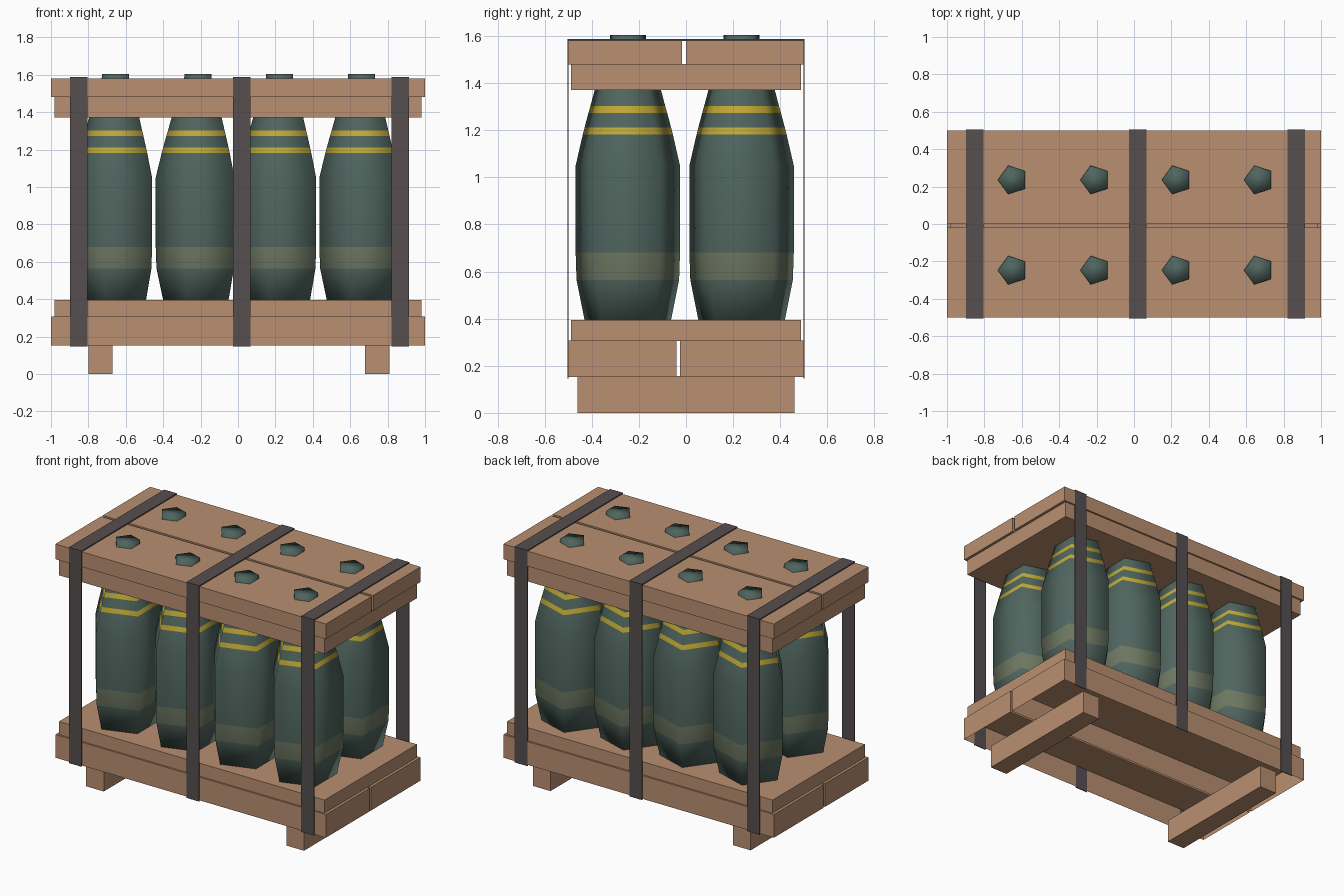
import bpy, bmesh, math

if "Cube" in bpy.data.objects:
    bpy.data.objects.remove(bpy.data.objects["Cube"])

def material(name, rgb):
    m = bpy.data.materials.new(name)
    m.diffuse_color = (*rgb, 1)
    m.use_nodes = True
    m.node_tree.nodes["Principled BSDF"].inputs["Base Color"].default_value = m.diffuse_color
    return m

wood = material("wood", (0.49, 0.275, 0.165))
green = material("shell green", (0.078, 0.128, 0.112))
yellow = material("yellow band", (0.52, 0.39, 0.035))
olive = material("olive band", (0.15, 0.18, 0.118))
steel = material("strap grey", (0.092, 0.077, 0.078))

def finish(name, bm, mats):
    me = bpy.data.meshes.new(name)
    bm.to_mesh(me)
    bm.free()
    for m in mats:
        me.materials.append(m)
    ob = bpy.data.objects.new(name, me)
    bpy.context.collection.objects.link(ob)
    return ob

def box(name, x, y, z, mat, open_bottom=False):
    bm = bmesh.new()
    bmesh.ops.create_cube(bm, size=1)
    for v in bm.verts:
        for i, (lo, hi) in enumerate((x, y, z)):
            v.co[i] = hi if v.co[i] > 0 else lo
    bm.normal_update()
    if open_bottom:
        low = [f for f in bm.faces if f.normal.z < -0.5]
        bmesh.ops.delete(bm, geom=low, context='FACES_ONLY')
    return finish(name, bm, [mat])

# Feet
box("left_foot", (-0.80, -0.67), (-0.46, 0.46), (0, 0.157), wood)
box("right_foot", (0.68, 0.81), (-0.46, 0.46), (0, 0.157), wood)

# Base planks (hollow underneath) and tray
box("base_plank_front", (-1, 1), (-0.5, -0.04), (0.153, 0.308), wood, True)
box("base_plank_back", (-1, 1), (-0.025, 0.5), (0.153, 0.308), wood, True)
box("base_tray", (-0.982, 0.982), (-0.488, 0.488), (0.305, 0.395), wood)

# Lid tray and planks
box("lid_tray", (-0.982, 0.982), (-0.488, 0.488), (1.372, 1.482), wood)
box("lid_plank_front", (-1, 1), (-0.5, -0.018), (1.48, 1.581), wood)
box("lid_plank_back", (-1, 1), (0.0, 0.5), (1.48, 1.581), wood)

# Steel straps: open-bottomed loops over the crate
def strap(name, x0, x1):
    outer = [(-0.504, 0.146), (-0.504, 1.588), (0.504, 1.588), (0.504, 0.146)]
    inner = [(0.499, 0.146), (0.499, 1.580), (-0.499, 1.580), (-0.499, 0.146)]
    bm = bmesh.new()
    a, b = [[bm.verts.new((x, y, z)) for y, z in outer + inner] for x in (x0, x1)]
    for i in range(8):
        j = (i + 1) % 8
        bm.faces.new((a[i], a[j], b[j], b[i]))
    for s in (a, b):
        for i in range(3):
            bm.faces.new((s[i], s[i + 1], s[6 - i], s[7 - i]))
    bmesh.ops.recalc_face_normals(bm, faces=bm.faces)
    finish(name, bm, [steel])

for n, x0, x1 in (("left", -0.898, -0.804), ("middle", -0.028, 0.066), ("right", 0.82, 0.914)):
    strap(n + "_strap", x0, x1)

# Five-sided shells: (height, radius, material of the ring above)
PROFILE = [(0.38, 0.190, 0), (0.565, 0.229, 2), (0.68, 0.233, 0), (1.05, 0.233, 0),
           (1.182, 0.201, 1), (1.212, 0.193, 0), (1.273, 0.176, 1), (1.303, 0.167, 0),
           (1.375, 0.147, 0), (1.56, 0.081, 0), (1.605, 0.080, 0)]

def shell(name, cx, cy):
    bm = bmesh.new()
    rings = []
    for z, r, _ in PROFILE:
        angles = [math.pi + k * math.tau / 5 for k in range(5)]
        rings.append([bm.verts.new((cx + r * math.cos(t), cy + r * math.sin(t), z))
                      for t in angles])
    for i in range(len(rings) - 1):
        for k in range(5):
            j = (k + 1) % 5
            f = bm.faces.new((rings[i][k], rings[i][j], rings[i + 1][j], rings[i + 1][k]))
            f.material_index = PROFILE[i][2]
    bm.faces.new(rings[0])
    bm.faces.new(rings[-1])
    for f in bm.faces:
        f.smooth = True
    bmesh.ops.recalc_face_normals(bm, faces=bm.faces)
    finish(name, bm, [green, yellow, olive])

for row, cy in (("front", -0.247), ("back", 0.236)):
    for i, cx in enumerate((-0.648, -0.207, 0.229, 0.668)):
        shell(f"shell_{row}_{i + 1}", cx, cy)
